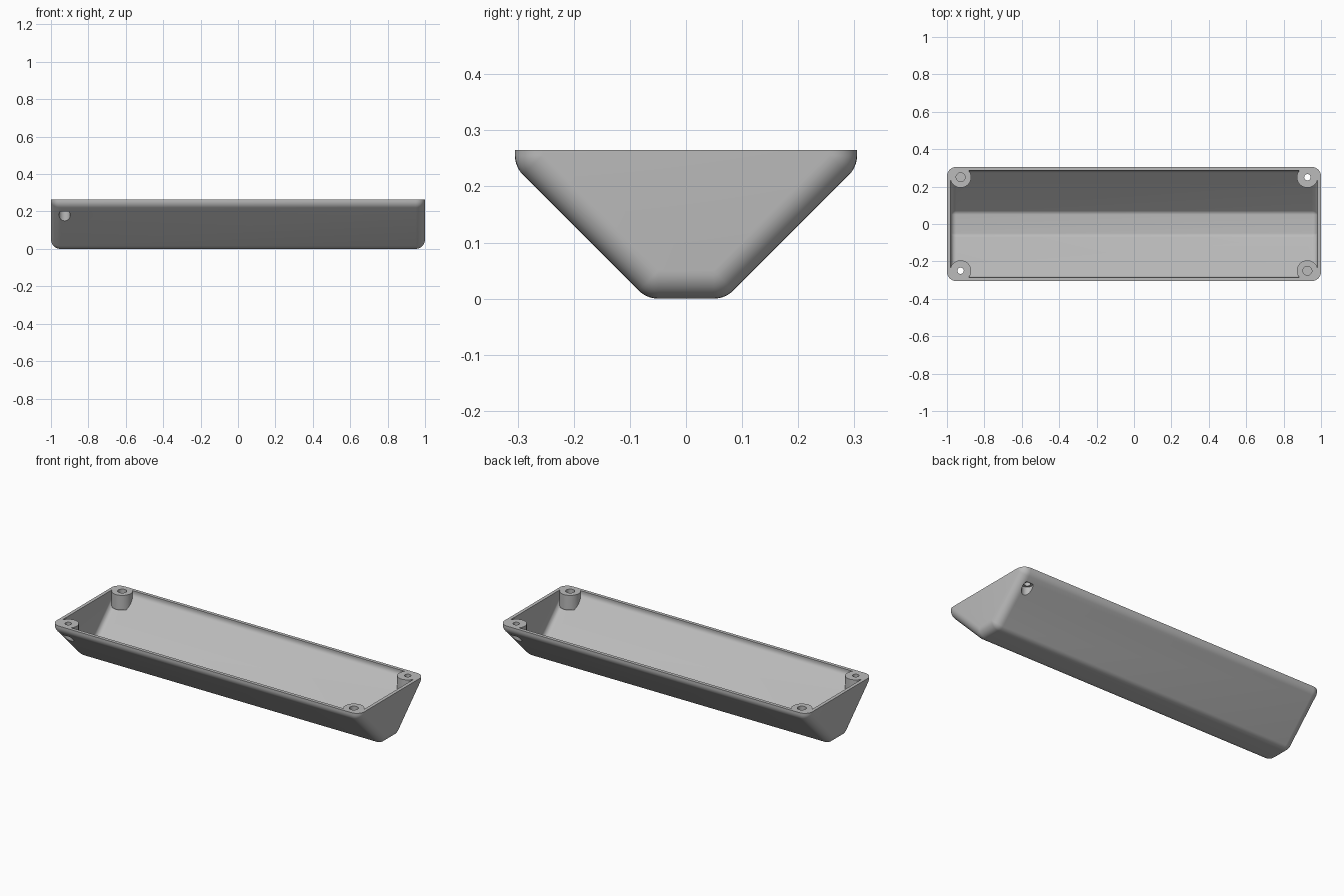
import bpy, bmesh, math

if "Cube" in bpy.data.objects:
    bpy.data.objects.remove(bpy.data.objects["Cube"])

TOP = 0.265           # rim height
R = 0.05              # outer edge radius
WALL = 0.02
SEG = 8
BX, BY = 0.927, 0.25  # corner boss centre

grey = bpy.data.materials.new("grey_plastic")
grey.diffuse_color = (0.5, 0.5, 0.5, 1)
grey.use_nodes = True
grey.node_tree.nodes["Principled BSDF"].inputs["Base Color"].default_value = grey.diffuse_color


def finish(name, bm):
    bmesh.ops.recalc_face_normals(bm, faces=bm.faces)
    me = bpy.data.meshes.new(name)
    bm.to_mesh(me)
    bm.free()
    me.materials.append(grey)
    ob = bpy.data.objects.new(name, me)
    bpy.context.collection.objects.link(ob)
    return ob


def core_points():
    """Arc centres of one half of the trapezoid section (y > 0)."""
    k = math.tan(math.pi / 8)
    upper = (0.305 - R, 0.235 + R * k)
    lower = (0.07 - R * k, R)
    return upper, lower


def section(rho, top):
    """Rounded trapezoid section grown by rho around its core."""
    (uy, uz), (ly, lz) = core_points()
    half = [(uy + rho, top)]
    for cy, cz, a0 in ((uy, uz, 0), (ly, lz, -45)):
        for i in range(SEG + 1):
            a = math.radians(a0 - 45 * i / SEG)
            half.append((cy + rho * math.cos(a), cz + rho * math.sin(a)))
    return half + [(-y, z) for y, z in reversed(half)]


def rounded_trough(name, r, top):
    """Solid trough body whose edges all have radius r, open edge at top."""
    bm = bmesh.new()
    ts = [math.pi / 2 * i / SEG for i in range(SEG + 1)]
    stations = [(-(1 - R) - r * math.sin(t), r * math.cos(t)) for t in reversed(ts)]
    stations += [(-x, rho) for x, rho in reversed(stations)]
    rings = [[bm.verts.new((x, y, z)) for y, z in section(max(rho, 1e-5), top)]
             for x, rho in stations]
    n = len(rings[0])
    for a, b in zip(rings, rings[1:]):
        for i in range(n - 1):
            bm.faces.new((a[i], a[i + 1], b[i + 1], b[i]))
    # flat ends and flat top
    bm.faces.new(rings[0])
    bm.faces.new(rings[-1])
    bm.faces.new([q[0] for q in rings] + [q[-1] for q in reversed(rings)])
    bmesh.ops.remove_doubles(bm, verts=bm.verts, dist=1e-4)
    return finish(name, bm)


def cylinder(name, x, y, r, z0, z1, seg=32):
    bm = bmesh.new()
    bmesh.ops.create_cone(bm, cap_ends=True, segments=seg, radius1=r, radius2=r,
                          depth=z1 - z0)
    bmesh.ops.translate(bm, verts=bm.verts, vec=(x, y, (z0 + z1) / 2))
    return finish(name, bm)


def cut(ob, cutter):
    mod = ob.modifiers.new("cut", 'BOOLEAN')
    mod.operation = 'DIFFERENCE'
    mod.solver = 'EXACT'
    mod.object = cutter
    bpy.context.view_layer.update()
    dg = bpy.context.evaluated_depsgraph_get()
    me = bpy.data.meshes.new_from_object(ob.evaluated_get(dg))
    ob.modifiers.clear()
    ob.data = me
    bpy.data.objects.remove(cutter)


# hollow interior, leaving the corner screw bosses standing
tray = rounded_trough("tray", R, TOP)
cavity = rounded_trough("cavity", R - WALL, TOP + 0.03)
corners = [(sx, sy) for sx in (-1, 1) for sy in (-1, 1)]
for sx, sy in corners:
    cut(cavity, cylinder("boss", sx * BX, sy * BY, 0.056, 0.178, TOP + 0.1, 40))
cut(tray, cavity)

# screw holes: two through holes with recesses below, two blind holes
for sx, sy in corners:
    x, y = sx * BX, sy * BY
    if sx == sy:
        cut(tray, cylinder("screw_hole", x, y, 0.017, 0.1, TOP + 0.1))
        cut(tray, cylinder("screw_recess", x, y, 0.03, 0.05, 0.2))
    else:
        cut(tray, cylinder("blind_hole", x, y, 0.024, 0.205, TOP + 0.1))

bpy.ops.object.select_all(action='DESELECT')
tray.select_set(True)
bpy.context.view_layer.objects.active = tray
bpy.ops.object.shade_smooth_by_angle(angle=math.radians(30))
